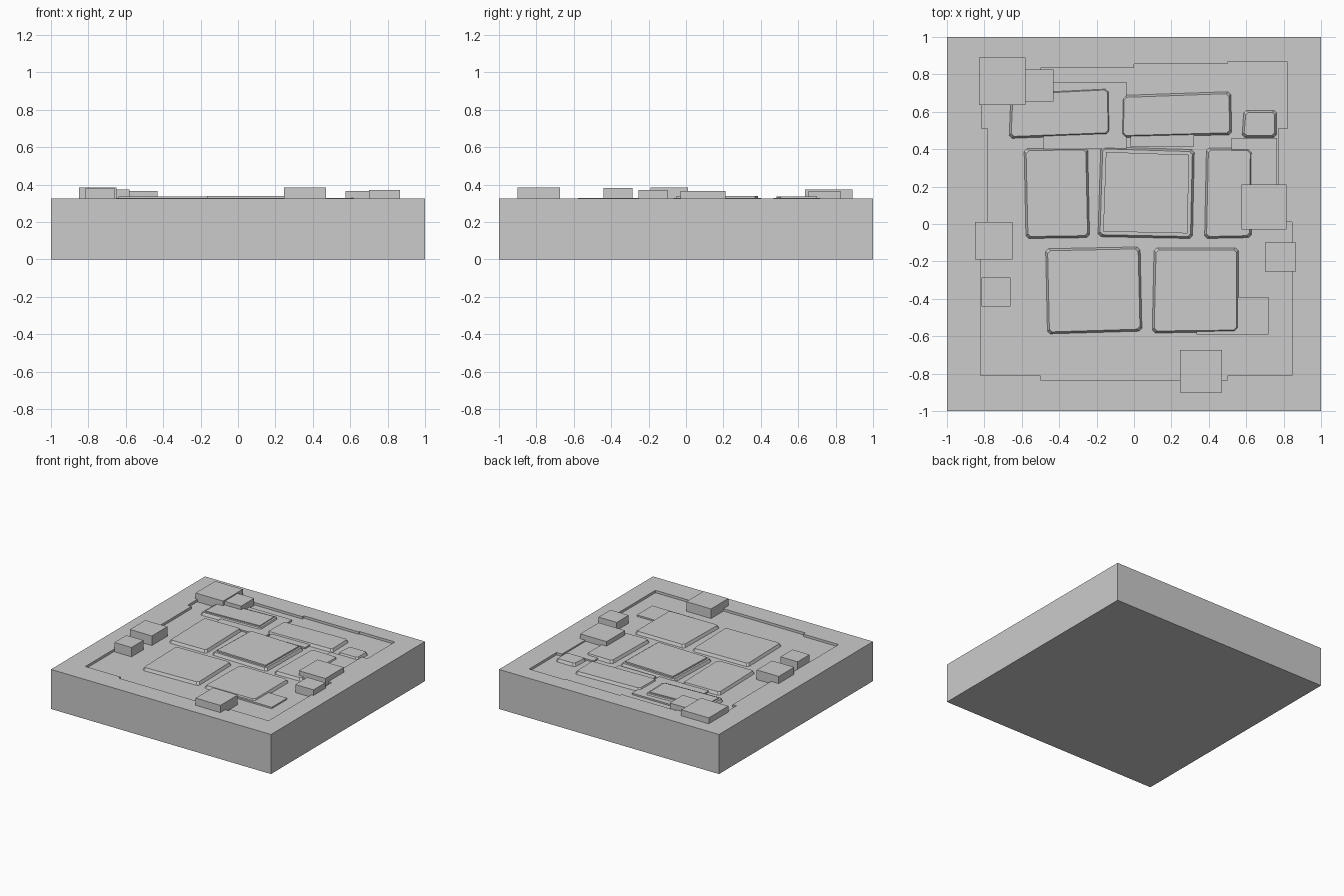
import bpy
import bmesh
from mathutils import Vector

cube = bpy.data.objects.get("Cube")
if cube:
    bpy.data.objects.remove(cube, do_unlink=True)

stone = bpy.data.materials.new("grey_stone")
stone.use_nodes = True
GREY = (0.6, 0.6, 0.6, 1)
stone.diffuse_color = GREY
stone.node_tree.nodes["Principled BSDF"].inputs["Base Color"].default_value = GREY

TOP, FLOOR = 0.325, 0.305


def prism(name, outline, z0, z1, inset=0.0):
    """Extrude an outline from z0 to z1, pulling the top in by inset."""
    centre = sum((Vector(p) for p in outline), Vector((0, 0))) / len(outline)
    bm = bmesh.new()
    low = [bm.verts.new((x, y, z0)) for x, y in outline]
    high = []
    for x, y in outline:
        dx = inset if x < centre.x else -inset
        dy = inset if y < centre.y else -inset
        high.append(bm.verts.new((x + dx, y + dy, z1)))
    bm.faces.new(low)
    bm.faces.new(high)
    for i in range(len(low)):
        j = (i + 1) % len(low)
        bm.faces.new((low[i], low[j], high[j], high[i]))
    bmesh.ops.recalc_face_normals(bm, faces=bm.faces)
    mesh = bpy.data.meshes.new(name)
    bm.to_mesh(mesh)
    bm.free()
    mesh.materials.append(stone)
    obj = bpy.data.objects.new(name, mesh)
    bpy.context.collection.objects.link(obj)
    return obj


def rect(x0, x1, y0, y1):
    return [(x0, y0), (x1, y0), (x1, y1), (x0, y1)]


# Thick square base with a shallow stepped recess
base = prism("base", rect(-1, 1, -1, 1), 0, TOP)
recess = [(-0.82, -0.81), (-0.5, -0.81), (-0.5, -0.835), (0.5, -0.835),
          (0.5, -0.81), (0.845, -0.81), (0.845, 0.01), (0.77, 0.01),
          (0.77, 0.51), (0.82, 0.51), (0.82, 0.865), (0.5, 0.865),
          (0.5, 0.855), (0, 0.855), (0, 0.835), (-0.5, 0.835),
          (-0.5, 0.81), (-0.815, 0.81), (-0.815, 0.51), (-0.78, 0.51),
          (-0.78, 0.01), (-0.82, 0.01)]
cutter = prism("recess_cutter", recess, FLOOR, 0.5)
cut = base.modifiers.new("recess", "BOOLEAN")
cut.operation = "DIFFERENCE"
cut.solver = "EXACT"
cut.object = cutter
bpy.context.view_layer.objects.active = base
base.select_set(True)
bpy.ops.object.modifier_apply(modifier=cut.name)
cutter.hide_render = True
bpy.data.objects.remove(cutter, do_unlink=True)

# Thin bedding patches on the recess floor
patches = [(-0.485, -0.04, 0.40, 0.76), (-0.02, 0.32, 0.415, 0.6),
           (0.52, 0.765, 0.2, 0.46), (0.335, 0.72, -0.59, -0.39)]
for i, p in enumerate(patches):
    prism(f"bedding_patch_{i + 1}", rect(*p), FLOOR - 0.005, 0.317)

# Slightly crooked paving slabs with sloped sides and clipped corners
slabs = {
    "back_right": [(-0.67, 0.455), (-0.125, 0.475), (-0.13, 0.73), (-0.66, 0.705)],
    "back_middle": [(-0.07, 0.46), (0.525, 0.475), (0.52, 0.71), (-0.065, 0.69)],
    "back_left": [(0.575, 0.46), (0.765, 0.46), (0.765, 0.61), (0.585, 0.61)],
    "middle_right": [(-0.58, -0.08), (-0.235, -0.075), (-0.245, 0.41), (-0.59, 0.405)],
    "middle": [(-0.195, -0.07), (0.315, -0.08), (0.325, 0.40), (-0.18, 0.415)],
    "middle_left": [(0.375, -0.08), (0.63, -0.075), (0.635, 0.405), (0.385, 0.41)],
    "front_right": [(-0.465, -0.59), (0.045, -0.575), (0.035, -0.12), (-0.475, -0.13)],
    "front_left": [(0.095, -0.585), (0.56, -0.58), (0.56, -0.125), (0.105, -0.125)],
}


def clip(quad, size=0.015):
    out = []
    for i, p in enumerate(quad):
        p = Vector(p)
        for q in (quad[i - 1], quad[(i + 1) % 4]):
            out.append(tuple(p + (Vector(q) - p).normalized() * size))
    return out


for name, quad in slabs.items():
    prism(f"{name}_slab", clip(quad), FLOOR - 0.005, 0.328, 0.013)

# Raised second layer on two of the slabs
for name, top in (("back_right", 0.335), ("middle", 0.34)):
    mid = sum((Vector(p) for p in slabs[name]), Vector((0, 0))) / 4
    inner = [(x + (0.03 if x < mid.x else -0.03), y + (0.03 if y < mid.y else -0.03))
             for x, y in slabs[name]]
    prism(f"{name}_upper_layer", inner, 0.32, top)

# Loose blocks around the rim: x range, y range, top
blocks = [(-0.83, -0.58, 0.635, 0.89, 0.374), (-0.65, -0.43, 0.655, 0.825, 0.365),
          (-0.85, -0.65, -0.19, 0.01, 0.384), (-0.815, -0.66, -0.44, -0.285, 0.382),
          (0.575, 0.815, -0.03, 0.21, 0.365), (0.70, 0.865, -0.255, -0.10, 0.371),
          (0.245, 0.47, -0.90, -0.675, 0.384)]
for i, b in enumerate(blocks):
    prism(f"rim_block_{i + 1}", rect(*b[:4]), FLOOR - 0.005, b[4])
